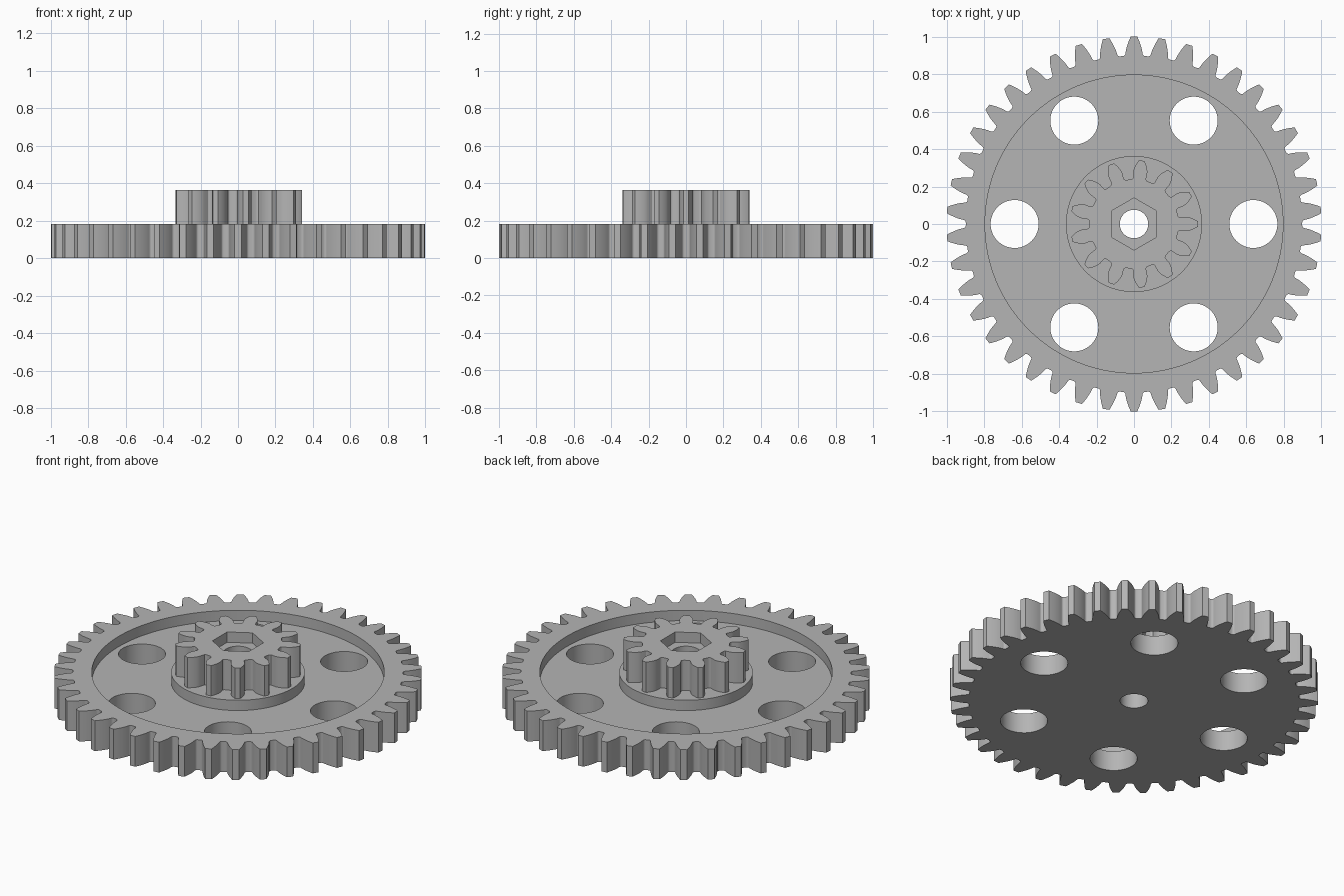
import bpy, bmesh
from math import pi, sin, cos, tan, acos, sqrt, radians

if "Cube" in bpy.data.objects:
    bpy.data.objects.remove(bpy.data.objects["Cube"])

MODULE = 2 / 44          # shared tooth size of both gears
THICK = 4 * MODULE       # thickness of the wheel and of the pinion
RECESS = 0.062           # depth of the web recess and of the hex socket

grey = bpy.data.materials.new("grey plastic")
grey.use_nodes = True
colour = (0.46, 0.46, 0.46, 1)
grey.diffuse_color = colour
grey.node_tree.nodes["Principled BSDF"].inputs["Base Color"].default_value = colour


def prism(name, outline, bottom, top):
    """Extrude a closed outline between two heights."""
    bm = bmesh.new()
    base = bm.faces.new([bm.verts.new((x, y, bottom)) for x, y in outline])
    ext = bmesh.ops.extrude_face_region(bm, geom=[base])
    verts = [v for v in ext["geom"] if isinstance(v, bmesh.types.BMVert)]
    bmesh.ops.translate(bm, verts=verts, vec=(0, 0, top - bottom))
    bmesh.ops.recalc_face_normals(bm, faces=bm.faces)
    mesh = bpy.data.meshes.new(name)
    bm.to_mesh(mesh)
    bm.free()
    mesh.materials.append(grey)
    obj = bpy.data.objects.new(name, mesh)
    bpy.context.collection.objects.link(obj)
    return obj


def ring(radius, count, x=0, y=0, turn=0):
    return [(x + radius * cos(turn + 2 * pi * i / count),
             y + radius * sin(turn + 2 * pi * i / count)) for i in range(count)]


def gear_outline(teeth, turn, steps=7):
    """Involute teeth with rounded roots."""
    pitch = teeth * MODULE / 2
    tip, root = pitch + MODULE, pitch - 1.25 * MODULE
    base = pitch * cos(radians(20))
    half_pitch = pi / teeth
    inv = lambda a: tan(a) - a
    start = max(base, root + 0.3 * MODULE)
    flank = []
    for i in range(steps + 1):
        r = start + (tip - start) * i / steps
        half = half_pitch / 2 + inv(radians(20)) - inv(acos(min(1, base / r)))
        flank.append((r, half))
    # Root fillet, from the valley centre up to the flank
    foot = flank[0][1]
    fillet = []
    for i in range(4):
        a = pi / 2 * i / 4
        gap = min(half_pitch - foot, 0.3 * MODULE / root)
        fillet.append((root + 0.3 * MODULE * (1 - cos(a)), foot + gap * (1 - sin(a))))
    side = fillet + flank
    points = []
    for k in range(teeth):
        centre = turn + 2 * pi * k / teeth
        points += [(r, centre - h) for r, h in side]
        points += [(r, centre + h) for r, h in reversed(side)]
    return [(r * cos(a), r * sin(a)) for r, a in points]


def combine(target, tool, operation="DIFFERENCE"):
    """Apply a boolean and discard the tool."""
    mod = target.modifiers.new("cut", "BOOLEAN")
    mod.operation, mod.solver, mod.object = operation, "EXACT", tool
    bpy.context.view_layer.objects.active = target
    bpy.ops.object.modifier_apply(modifier=mod.name)
    bpy.data.objects.remove(tool)


# Large wheel with a recessed web and a raised hub
wheel = prism("large_gear", gear_outline(42, pi / 2), 0, THICK)
combine(wheel, prism("recess", ring(0.795, 128), THICK - RECESS, 1))
combine(wheel, prism("hub", ring(0.363, 96), THICK / 2, THICK), "UNION")

# Six round lightening holes
for k in range(6):
    a = k * pi / 3
    combine(wheel, prism("hole", ring(0.128, 64, 0.637 * cos(a), 0.637 * sin(a)), -1, 1))

# Small pinion with a hexagonal socket
pinion = prism("small_gear", gear_outline(13, 0), THICK, 2 * THICK)
combine(pinion, prism("socket", ring(0.139, 6, turn=pi / 2), 2 * THICK - RECESS, 1))

# Axle bore through both gears, then smooth the curved walls
for part in (wheel, pinion):
    combine(part, prism("bore", ring(0.076, 48), -1, 1))
    bpy.ops.object.select_all(action="DESELECT")
    part.select_set(True)
    bpy.context.view_layer.objects.active = part
    bpy.ops.object.shade_smooth_by_angle(angle=radians(30))
